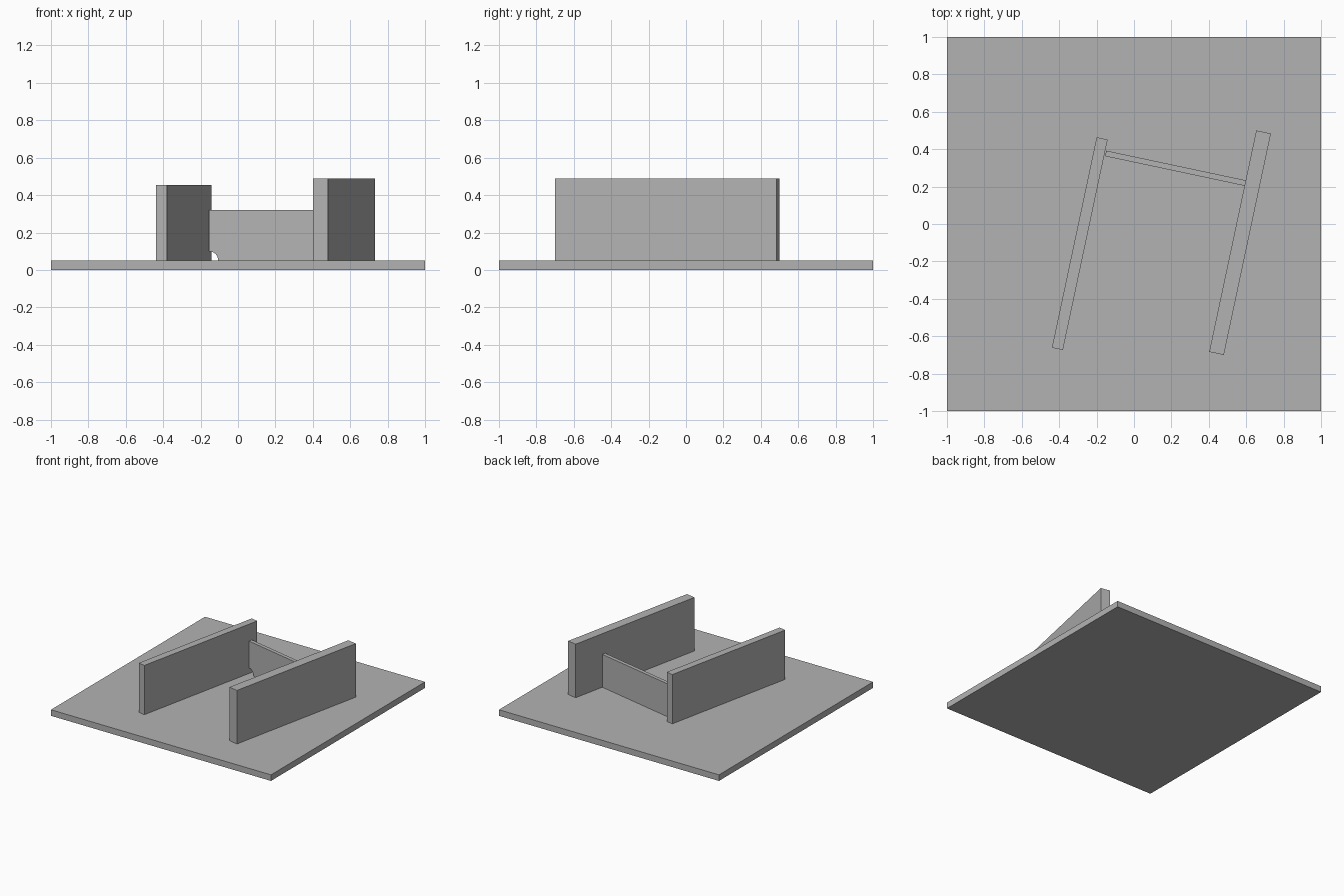
import bpy, bmesh
from math import radians, sin, cos, pi

old = bpy.data.objects.get("Cube")
if old:
    bpy.data.objects.remove(old, do_unlink=True)

GREY = (0.45, 0.45, 0.45, 1)
grey = bpy.data.materials.new("plain grey")
grey.use_nodes = True
grey.diffuse_color = GREY
grey.node_tree.nodes["Principled BSDF"].inputs["Base Color"].default_value = GREY

TURN = radians(-12)
BASE = 0.05


def extrude_profile(name, profile, depth, location, turn=0):
    """Upright x-z profile given thickness along y, centred on y."""
    bm = bmesh.new()
    face = bm.faces.new([bm.verts.new((x, -depth / 2, z)) for x, z in profile])
    back = bmesh.ops.extrude_face_region(bm, geom=[face])["geom"]
    moved = [g for g in back if isinstance(g, bmesh.types.BMVert)]
    bmesh.ops.translate(bm, verts=moved, vec=(0, depth, 0))
    bmesh.ops.recalc_face_normals(bm, faces=bm.faces)
    mesh = bpy.data.meshes.new(name)
    bm.to_mesh(mesh)
    bm.free()
    mesh.materials.append(grey)
    obj = bpy.data.objects.new(name, mesh)
    obj.location = location
    obj.rotation_euler.z = turn
    bpy.context.collection.objects.link(obj)
    return obj


def box(name, width, depth, height, location, turn=0):
    w = width / 2
    return extrude_profile(name, [(-w, 0), (w, 0), (w, height), (-w, height)],
                           depth, location, turn)


# Base slab and the two long walls
box("base_slab", 2, 2, BASE, (0, 0, 0))
box("right_wall", 0.06, 1.15, 0.405, (-0.29, -0.105, BASE), TURN)
box("left_wall", 0.08, 1.21, 0.44, (0.567, -0.10, BASE), TURN)

# Cross board with a quarter-round notch at its lower corner
half, height, notch = 0.382, 0.27, 0.05
arc = [(-half + notch * sin(a), notch * cos(a))
       for a in (i * pi / 16 for i in range(9))]
extrude_profile("cross_board", arc + [(half, 0), (half, height), (-half, height)],
                0.03, (0.222, 0.298, BASE), TURN)
